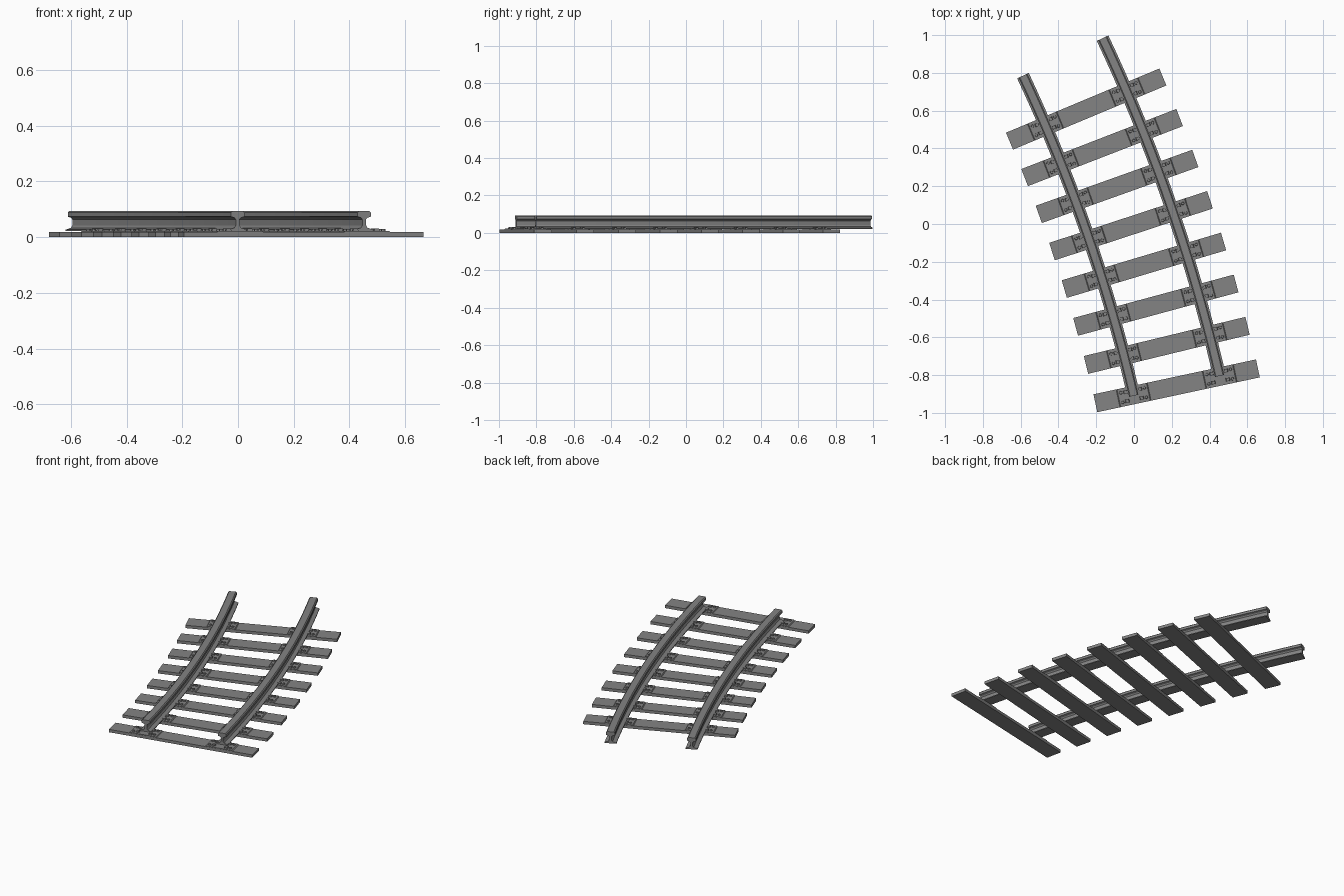
import bpy, bmesh, math
from mathutils import Matrix, Vector

cube = bpy.data.objects.get("Cube")
if cube:
    bpy.data.objects.remove(cube, do_unlink=True)

steel = bpy.data.materials.new("mid_grey")
steel.use_nodes = True
grey = (0.23, 0.23, 0.23, 1)
steel.diffuse_color = grey
steel.node_tree.nodes["Principled BSDF"].inputs["Base Color"].default_value = grey

# Track arc: bend centre, mid radius, half gauge
BEND = Vector((-8.222, -2.807, 0))
RADIUS, HALF_GAUGE = 8.67, 0.233
RAIL_START, RAIL_END = math.radians(13), math.radians(25.2)
SLEEPERS = 8


def arc_point(radius, angle, z=0):
    return BEND + Vector((radius * math.cos(angle), radius * math.sin(angle), z))


def finish(bm, name):
    bmesh.ops.recalc_face_normals(bm, faces=bm.faces)
    mesh = bpy.data.meshes.new(name)
    bm.to_mesh(mesh)
    bm.free()
    mesh.materials.append(steel)
    obj = bpy.data.objects.new(name, mesh)
    bpy.context.collection.objects.link(obj)
    return obj


def add_block(bm, frame, centre, size, taper=1.0):
    """Box in a local frame, its top narrowed by taper along x."""
    verts = bmesh.ops.create_cube(bm, size=1)["verts"]
    for v in verts:
        if v.co.z > 0:
            v.co.x *= taper
        v.co = frame @ (Vector(centre) + Vector(a * b for a, b in zip(v.co, size)))


def add_bolt(bm, frame, x, y, z, radius, height):
    bmesh.ops.create_cone(bm, cap_ends=True, segments=6, radius1=radius,
                          radius2=radius * 0.8, depth=height,
                          matrix=frame @ Matrix.Translation((x, y, z + height / 2)))


# Half section of the rail: foot, web, head
half = [(0.034, 0.022), (0.034, 0.027), (0.012, 0.034), (0.007, 0.042),
        (0.007, 0.064), (0.012, 0.070), (0.025, 0.074), (0.025, 0.088),
        (0.019, 0.094)]
section = half + [(-x, z) for x, z in reversed(half)]


def make_rail(name, radius, steps=20):
    bm = bmesh.new()
    rings = []
    for i in range(steps + 1):
        a = RAIL_START + (RAIL_END - RAIL_START) * i / steps
        rings.append([bm.verts.new(arc_point(radius + x, a, z)) for x, z in section])
    n = len(section)
    for r0, r1 in zip(rings, rings[1:]):
        for k in range(n):
            bm.faces.new((r0[k], r0[(k + 1) % n], r1[(k + 1) % n], r1[k]))
    bm.faces.new(rings[0])
    bm.faces.new(rings[-1])
    rail = finish(bm, name)
    bpy.ops.object.select_all(action="DESELECT")
    rail.select_set(True)
    bpy.context.view_layer.objects.active = rail
    bpy.ops.object.shade_smooth_by_angle(angle=math.radians(25))


make_rail("left_rail", RADIUS + HALF_GAUGE)
make_rail("right_rail", RADIUS - HALF_GAUGE)

for i in range(SLEEPERS):
    t = i / (SLEEPERS - 1)
    spot = arc_point(RADIUS, math.radians(13 + 10.2 * t))
    frame = Matrix.Translation(spot) @ Matrix.Rotation(math.radians(12.1 + 10.6 * t), 4, "Z")

    # Sleeper
    bm = bmesh.new()
    add_block(bm, frame, (0, 0, 0.009), (0.88, 0.097, 0.018))
    finish(bm, f"sleeper_{i + 1}")

    # Base plates, rail clips and bolts
    bm = bmesh.new()
    for side in (-1, 1):
        x = side * HALF_GAUGE
        add_block(bm, frame, (x, 0, 0.020), (0.17, 0.095, 0.005), 0.94)
        for dx in (-1, 1):
            for dy in (-1, 1):
                add_block(bm, frame, (x + dx * 0.039, dy * 0.024, 0.026),
                          (0.022, 0.018, 0.009), 0.7)
                add_bolt(bm, frame, x + dx * 0.064, dy * 0.026, 0.022, 0.009, 0.007)
    finish(bm, f"rail_fastenings_{i + 1}")
